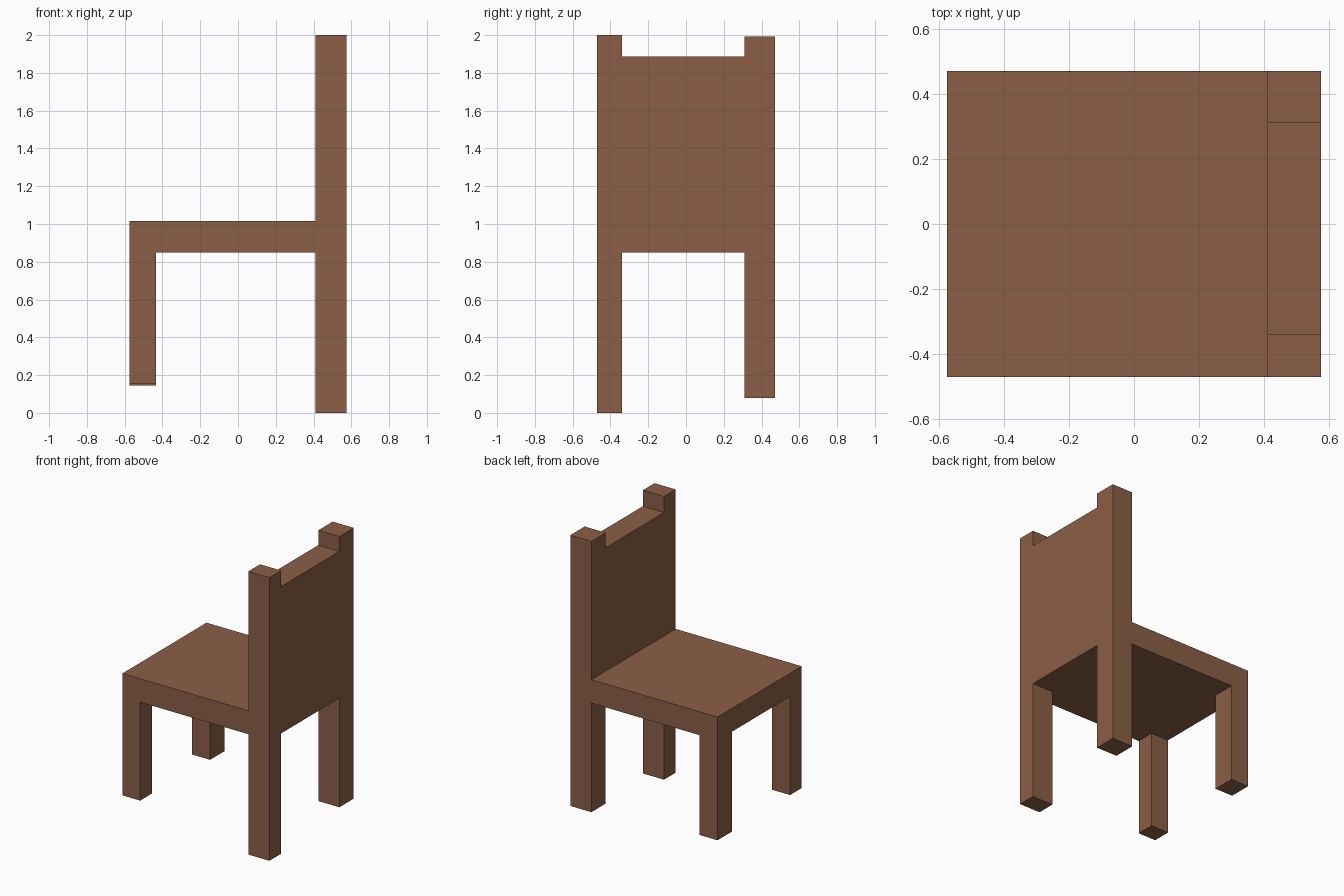
import bpy
import bmesh

# Remove the default cube
cube = bpy.data.objects.get("Cube")
if cube:
    bpy.data.objects.remove(cube, do_unlink=True)

# Wood colour
wood = bpy.data.materials.new("brown_wood")
wood.use_nodes = True
colour = (0.258, 0.114, 0.061, 1.0)
wood.diffuse_color = colour
wood.node_tree.nodes["Principled BSDF"].inputs["Base Color"].default_value = colour

# Plan divisions: legs stand in the corner cells, the backrest along the last x strip
X = [-0.575, -0.435, 0.41, 0.575]
Y = [-0.47, -0.34, 0.31, 0.47]
SEAT_BOTTOM, SEAT_TOP, BACK_TOP = 0.85, 1.015, 1.887

bm = bmesh.new()


def cell_faces(cells, z):
    """Horizontal faces at height z lying in the given plan cells."""
    found = []
    for f in bm.faces:
        c = f.calc_center_median()
        if abs(f.normal.z) > 0.9 and abs(c.z - z) < 1e-4:
            if any(X[i] < c.x < X[i + 1] and Y[j] < c.y < Y[j + 1] for i, j in cells):
                found.append(f)
    return found


def pull(cells, start, end, keep_base=False):
    """Extrude plan cells from one height to another."""
    bm.normal_update()
    faces = cell_faces(cells, start)
    result = bmesh.ops.extrude_face_region(bm, geom=faces, use_keep_orig=True)
    for v in result["geom"]:
        if isinstance(v, bmesh.types.BMVert):
            v.co.z = end
    if not keep_base:
        bmesh.ops.delete(bm, geom=faces, context='FACES')


# Seat slab
grid = [[bm.verts.new((x, y, SEAT_BOTTOM)) for y in Y] for x in X]
cells = [(i, j) for i in range(3) for j in range(3)]
for i, j in cells:
    bm.faces.new((grid[i][j], grid[i][j + 1], grid[i + 1][j + 1], grid[i + 1][j]))
pull(cells, SEAT_BOTTOM, SEAT_TOP, keep_base=True)

# Four legs of uneven length
for cell, foot in {(0, 0): 0.155, (0, 2): 0.145, (2, 0): 0.0, (2, 2): 0.08}.items():
    pull([cell], SEAT_BOTTOM, foot)

# Backrest with a raised post at each end
pull([(2, j) for j in range(3)], SEAT_TOP, BACK_TOP)
for cell, top in {(2, 0): 2.0, (2, 2): 1.992}.items():
    pull([cell], BACK_TOP, top)

# Merge coplanar faces into clean flat sides
bmesh.ops.recalc_face_normals(bm, faces=bm.faces[:])
bmesh.ops.dissolve_limit(bm, angle_limit=0.01, verts=bm.verts[:], edges=bm.edges[:])

mesh = bpy.data.meshes.new("chair")
bm.to_mesh(mesh)
bm.free()
mesh.materials.append(wood)
chair = bpy.data.objects.new("chair", mesh)
bpy.context.collection.objects.link(chair)
